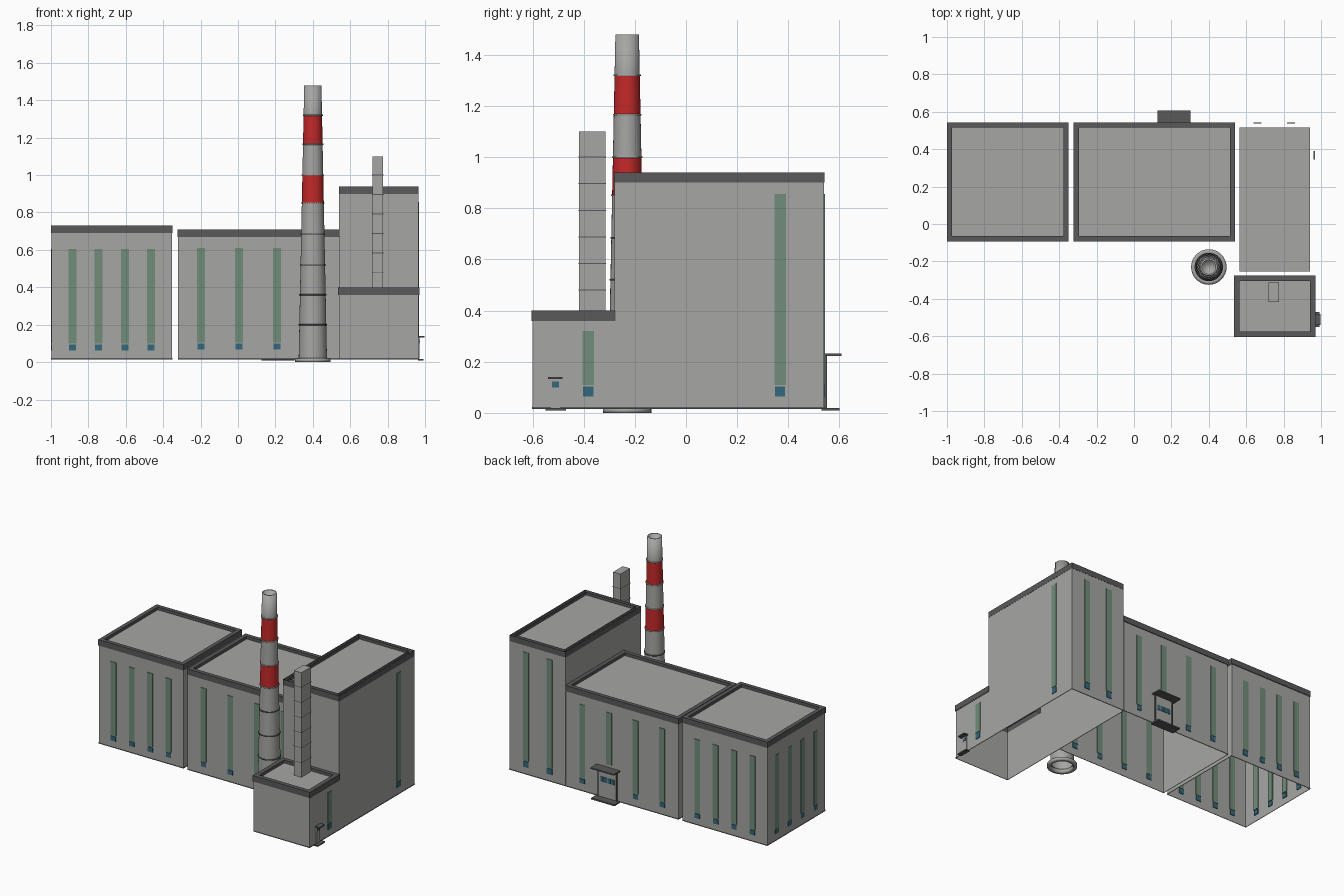
import bpy, bmesh, math

if "Cube" in bpy.data.objects:
    bpy.data.objects.remove(bpy.data.objects["Cube"])

def mat(name, c):
    m = bpy.data.materials.new(name)
    m.diffuse_color = (*c, 1)
    m.use_nodes = True
    m.node_tree.nodes["Principled BSDF"].inputs["Base Color"].default_value = m.diffuse_color
    return m

WALL = mat("concrete_grey", (0.38, 0.38, 0.37))
DARK = mat("dark_trim", (0.10, 0.10, 0.10))
RED = mat("stripe_red", (0.55, 0.022, 0.022))
GREEN = mat("window_green", (0.165, 0.27, 0.195))
BLUE = mat("window_blue", (0.035, 0.14, 0.20))


def finish(name, bm, *mats):
    me = bpy.data.meshes.new(name)
    bm.to_mesh(me)
    bm.free()
    for m in mats:
        me.materials.append(m)
    ob = bpy.data.objects.new(name, me)
    bpy.context.collection.objects.link(ob)
    return ob


def quad(bm, pts):
    return bm.faces.new([bm.verts.new(p) for p in pts])


def corners(x0, x1, y0, y1):
    return [(x0, y0), (x1, y0), (x1, y1), (x0, y1)]


def band(bm, rect, z0, z1, inward=False, skip=()):
    """Vertical wall sheet round a rectangle; sides 0 front, 1 right, 2 back, 3 left."""
    c = corners(*rect)
    for i in range(4):
        if i in skip:
            continue
        a, b = c[i], c[(i + 1) % 4]
        p = [(*a, z0), (*b, z0), (*b, z1), (*a, z1)]
        quad(bm, p[::-1] if inward else p)


def box(name, m, x0, x1, y0, y1, z0, z1):
    bm = bmesh.new()
    band(bm, (x0, x1, y0, y1), z0, z1)
    c = corners(x0, x1, y0, y1)
    quad(bm, [(*p, z1) for p in c])
    quad(bm, [(*p, z0) for p in reversed(c)])
    bmesh.ops.remove_doubles(bm, verts=bm.verts, dist=1e-5)
    return finish(name, bm, m)


def grow(r, d):
    return (r[0] - d, r[1] + d, r[2] - d, r[3] + d)


def building(name, rect, top, skip=(), rim_top=True, parapet=0.04, out=0.003):
    # hollow walls, open below
    bm = bmesh.new()
    band(bm, rect, 0.02, top - parapet, skip=skip)
    finish(name + "_walls", bm, WALL)
    # sunken roof
    inner = grow(rect, -0.025)
    bm = bmesh.new()
    quad(bm, [(*p, top - 0.02) for p in corners(*inner)])
    finish(name + "_roof", bm, WALL)
    # parapet
    outer = grow(rect, out)
    bm = bmesh.new()
    band(bm, outer, top - parapet, top)
    band(bm, inner, top - 0.02, top, inward=True)
    if rim_top:
        a, b = corners(*outer), corners(*inner)
        for i in range(4):
            j = (i + 1) % 4
            quad(bm, [(*a[i], top), (*a[j], top), (*b[j], top), (*b[i], top)])
    finish(name + "_parapet", bm, DARK)
    # base trim
    bm = bmesh.new()
    band(bm, grow(rect, 0.002), 0.015, 0.023, skip=skip)
    finish(name + "_base_trim", bm, DARK)


def plate(name, m, axis, wall, c, w, z0, z1, t=0.004):
    """Thin plate set in a wall whose normal runs along axis."""
    if axis == "y":
        box(name, m, c - w / 2, c + w / 2, wall - t, wall + t, z0, z1)
    else:
        box(name, m, wall - t, wall + t, c - w / 2, c + w / 2, z0, z1)


def window(axis, wall, c, w, z0, zs, z1, low=True):
    plate("window_strip", GREEN, axis, wall, c, w, zs, z1)
    if low:
        plate("window_low", BLUE, axis, wall, c, w - 0.004, z0, zs - 0.006)


# the four blocks
LEFT = (-1.0 + 0.003, -0.353, -0.09, 0.54)
MID = (-0.32, 0.537, -0.09, 0.54)
TALL = (0.54, 0.965, -0.28, 0.54)
ANNEX = (0.54, 0.965, -0.60, -0.28)
building("left_hall", LEFT, 0.73)
building("middle_hall", MID, 0.71)
building("tall_block", TALL, 0.94, skip=(0,), rim_top=False, out=0.001)
building("annex", ANNEX, 0.40, skip=(2,), out=0.005)
bm = bmesh.new()
quad(bm, [(0.54, -0.28, 0.36), (0.965, -0.28, 0.36), (0.965, -0.28, 0.90), (0.54, -0.28, 0.90)])
finish("tall_block_front_wall", bm, WALL)

# left hall windows: front, back, left side
for i in range(4):
    x = -0.885 + 0.14 * i
    for wall in LEFT[2:]:
        window("y", wall, x, 0.042, 0.062, 0.10, 0.605)
    window("x", LEFT[0] + 0.002, 0.015 + 0.14 * i, 0.042, 0.062, 0.10, 0.605)

# middle hall windows: front and back, one shortened above the entrance
for i in range(4):
    x = -0.198 + 0.203 * i
    window("y", MID[2], x, 0.042, 0.068, 0.105, 0.61)
    door = i == 2
    window("y", MID[3], x, 0.042, 0.068, 0.25 if door else 0.105, 0.61, low=not door)

# tall block and annex windows
for x in (0.66, 0.84):
    window("y", TALL[3], x, 0.044, 0.065, 0.11, 0.855)
window("x", TALL[1], 0.368, 0.044, 0.065, 0.11, 0.855)
window("x", ANNEX[1], -0.382, 0.044, 0.065, 0.11, 0.32)

# back entrance: canopy, step, posts, door panel with small panes
box("entrance_canopy", DARK, 0.125, 0.303, 0.54, 0.607, 0.223, 0.232)
box("entrance_step", DARK, 0.125, 0.303, 0.53, 0.60, 0.01, 0.02)
box("entrance_panel", WALL, 0.15, 0.278, 0.535, 0.548, 0.02, 0.223)
for x in (0.142, 0.278):
    box("entrance_post", DARK, x, x + 0.008, 0.54, 0.552, 0.02, 0.223)
for i in range(4):
    plate("entrance_pane", BLUE, "y", 0.547, 0.172 + 0.028 * i, 0.022, 0.125, 0.16)

# side entrance on the annex
box("side_canopy", DARK, 0.963, 0.998, -0.54, -0.482, 0.132, 0.14)
box("side_step", DARK, 0.963, 0.993, -0.55, -0.47, 0.01, 0.018)
box("side_door", WALL, 0.963, 0.970, -0.528, -0.492, 0.02, 0.132)
plate("side_pane", BLUE, "x", 0.969, -0.51, 0.028, 0.10, 0.122, 0.003)

# square stack on the annex with seams
box("square_stack", WALL, 0.719, 0.775, -0.418, -0.314, 0.36, 1.10)
for i in range(6):
    z = 0.48 + 0.104 * i
    bm = bmesh.new()
    band(bm, (0.717, 0.777, -0.42, -0.312), z - 0.002, z + 0.002)
    finish("stack_seam", bm, DARK)

# round chimney
CX, CY, N = 0.40, -0.23, 32


def lathe(name, prof, *mats, closed=False):
    bm = bmesh.new()
    rings = [[bm.verts.new((CX + r * math.cos(2 * math.pi * k / N),
                            CY + r * math.sin(2 * math.pi * k / N), z)) for k in range(N)]
             for r, z in prof]
    pairs = list(zip(rings, rings[1:])) + ([(rings[-1], rings[0])] if closed else [])
    for a, b in pairs:
        for k in range(N):
            j = (k + 1) % N
            bm.faces.new([a[k], a[j], b[j], b[k]])
    if not closed:
        bm.faces.new(rings[-1])
    for f in bm.faces:
        f.smooth = abs(f.normal.z) < 0.5
        z = f.calc_center_median().z
        if len(mats) > 1 and (0.85 < z < 1.0 or 1.165 < z < 1.32):
            f.material_index = 1
    for e in bm.edges:
        if len(e.link_faces) == 2 and e.calc_face_angle(0) > 0.5:
            e.smooth = False
    return finish(name, bm, *mats)


def radius(z):
    return 0.076 - 0.030 * (z / 1.48)


levels = [0.02, 0.20, 0.36, 0.52, 0.685, 0.85, 1.0, 1.165, 1.32, 1.48]
lathe("chimney", [(radius(z), z) for z in levels] + [(0.037, 1.48), (0.037, 1.40)], WALL, RED)
lathe("chimney_base", [(0.07, 0.0), (0.095, 0.0), (0.095, 0.018), (0.07, 0.024)], WALL, closed=True)
for z in levels[1:-1]:
    r = radius(z)
    lathe("chimney_ring", [(r - 0.003, z - 0.003), (r + 0.004, z - 0.003),
                           (r + 0.004, z + 0.003), (r - 0.003, z + 0.003)], DARK if z < 0.8 else WALL, closed=True)
